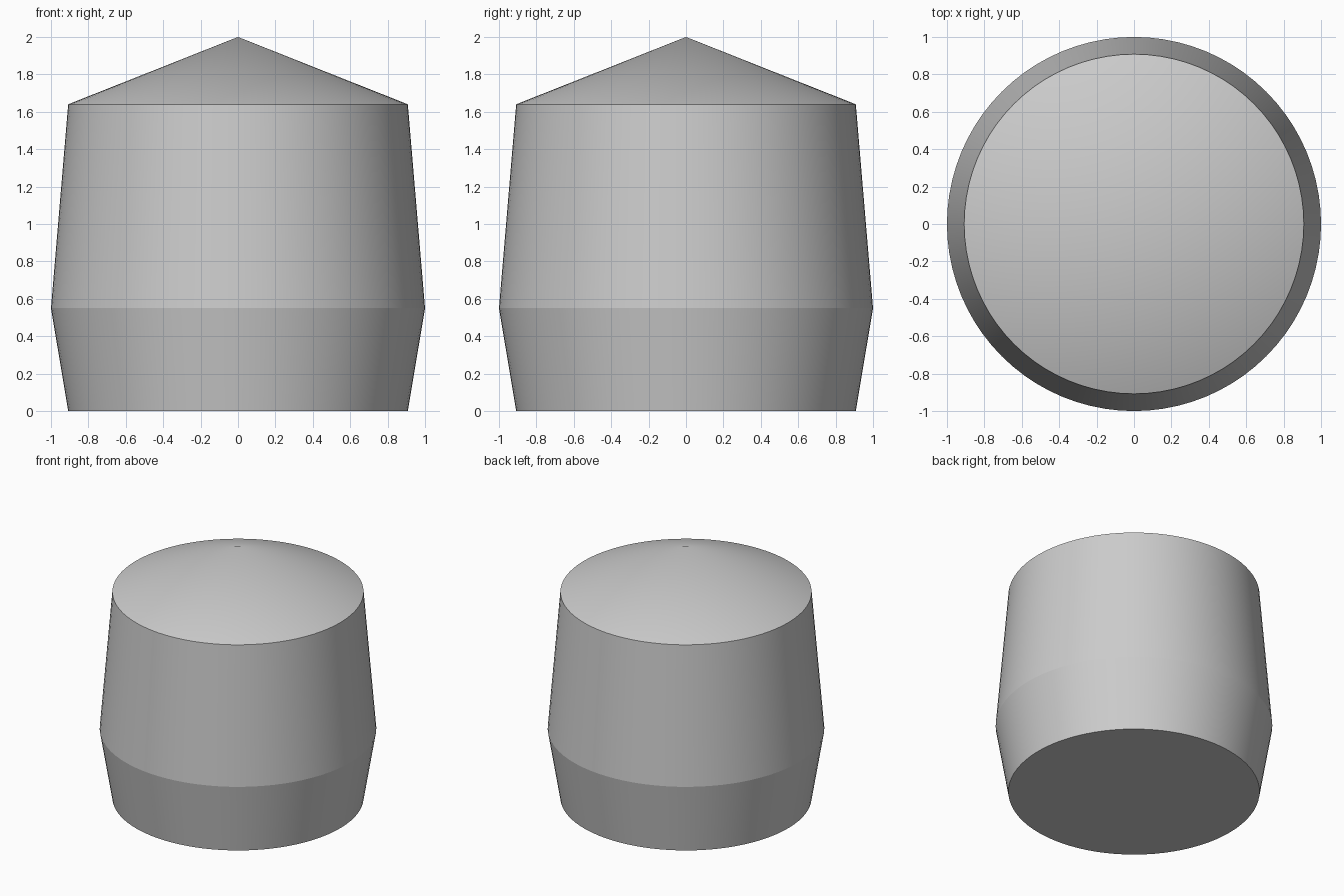
import bpy, bmesh, math

if "Cube" in bpy.data.objects:
    bpy.data.objects.remove(bpy.data.objects["Cube"])

SIDES = 80


def lathe(name, profile):
    """Revolve an (r, z) profile around the z axis into a closed solid."""
    bm = bmesh.new()
    verts = [bm.verts.new((r, 0, z)) for r, z in profile]
    edges = [bm.edges.new(pair) for pair in zip(verts, verts[1:])]
    bmesh.ops.spin(bm, geom=verts + edges, cent=(0, 0, 0), axis=(0, 0, 1),
                   angle=math.tau, steps=SIDES, use_duplicate=False)
    bmesh.ops.remove_doubles(bm, verts=bm.verts, dist=1e-4)
    # bottom cap
    rim = [e for e in bm.edges if e.is_boundary]
    bmesh.ops.contextual_create(bm, geom=rim)
    bmesh.ops.recalc_face_normals(bm, faces=bm.faces)
    mesh = bpy.data.meshes.new(name)
    bm.to_mesh(mesh)
    bm.free()
    obj = bpy.data.objects.new(name, mesh)
    bpy.context.collection.objects.link(obj)
    bpy.context.view_layer.objects.active = obj
    obj.select_set(True)
    # keep the waist crease, rims and base edge crisp
    bpy.ops.object.shade_smooth_by_angle(angle=math.radians(10))
    obj.select_set(False)
    return obj


# Barrel-like body: base, widest ring, shoulder, pointed conical top
lathe("tapered_body", [(0.908, 0), (1.0, 0.55), (0.908, 1.64), (0, 2.0)])
